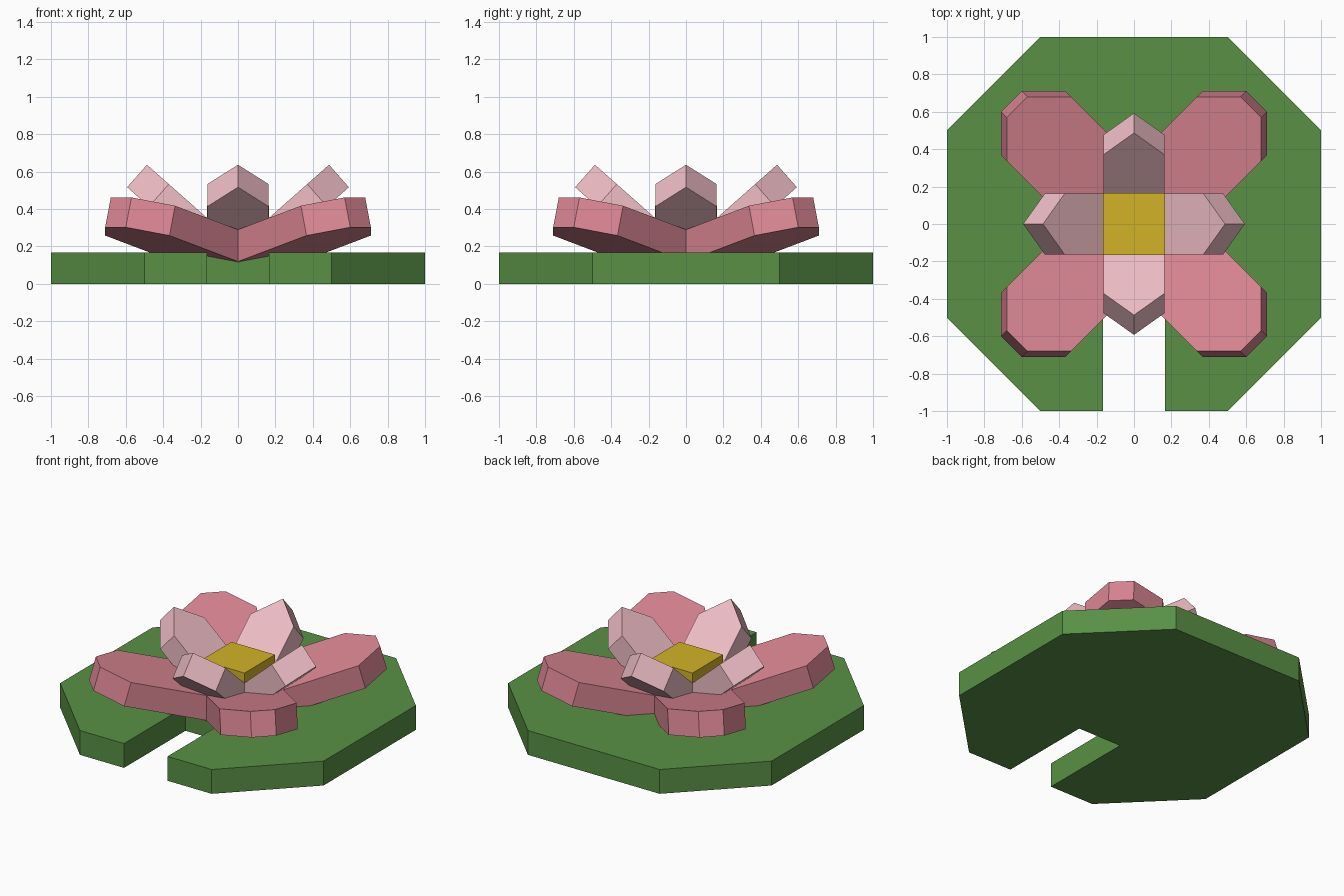
import bpy, bmesh
from math import radians
from mathutils import Matrix

if "Cube" in bpy.data.objects:
    bpy.data.objects.remove(bpy.data.objects["Cube"])


def material(name, rgb):
    m = bpy.data.materials.new(name)
    m.diffuse_color = (*rgb, 1)
    m.use_nodes = True
    m.node_tree.nodes["Principled BSDF"].inputs["Base Color"].default_value = m.diffuse_color
    return m


def prism(name, outline, z0, z1, mat, matrix=Matrix()):
    """Extrude a counter-clockwise outline from z0 to z1."""
    bm = bmesh.new()
    face = bm.faces.new([bm.verts.new((x, y, z0)) for x, y in outline])
    ext = bmesh.ops.extrude_face_region(bm, geom=[face], use_keep_orig=True)
    top = [v for v in ext["geom"] if isinstance(v, bmesh.types.BMVert)]
    bmesh.ops.translate(bm, verts=top, vec=(0, 0, z1 - z0))
    bmesh.ops.recalc_face_normals(bm, faces=bm.faces)
    me = bpy.data.meshes.new(name)
    bm.to_mesh(me)
    bm.free()
    me.materials.append(mat)
    ob = bpy.data.objects.new(name, me)
    ob.matrix_world = matrix
    bpy.context.collection.objects.link(ob)
    return ob


def petal_ring(name, outline, thick, tilt, height, start, mat):
    """Four petals tilted upwards, spaced evenly round the centre."""
    for i in range(4):
        m = (Matrix.Rotation(radians(start + 90 * i), 4, 'Z')
             @ Matrix.Translation((0, 0, height))
             @ Matrix.Rotation(radians(-tilt), 4, 'Y'))
        prism(f"{name}_{i + 1}", outline, -thick, 0, mat, m)


green = material("leaf_green", (0.10, 0.28, 0.06))
pink = material("petal_pink", (0.71, 0.24, 0.295))
pale = material("petal_pale", (0.86, 0.51, 0.56))
yellow = material("flower_yellow", (0.65, 0.45, 0.02))

# Octagonal floating leaf with a slot at the front
right = [(0.165, -0.333), (0.165, -1), (0.5, -1), (1, -0.5), (1, 0.5), (0.5, 1)]
left = [(-x, y) for x, y in reversed(right)]
prism("lily_pad", right + left, 0, 0.167, green)

# Wide outer petals on the diagonals
outer = [(0, -0.243), (0.744, -0.243), (0.915, -0.078),
         (0.915, 0.078), (0.744, 0.243), (0, 0.243)]
petal_ring("outer_petal", outer, 0.165, 15, 0.225, 45, pink)

# Narrow pointed inner petals on the axes
inner = [(0, -0.164), (0.494, -0.164), (0.65, 0), (0.494, 0.164), (0, 0.164)]
petal_ring("inner_petal", inner, 0.16, 41.5, 0.206, 0, pale)

# Square flower centre
c = 0.165
prism("flower_centre", [(-c, -c), (c, -c), (c, c), (-c, c)], 0.3, 0.42, yellow)
